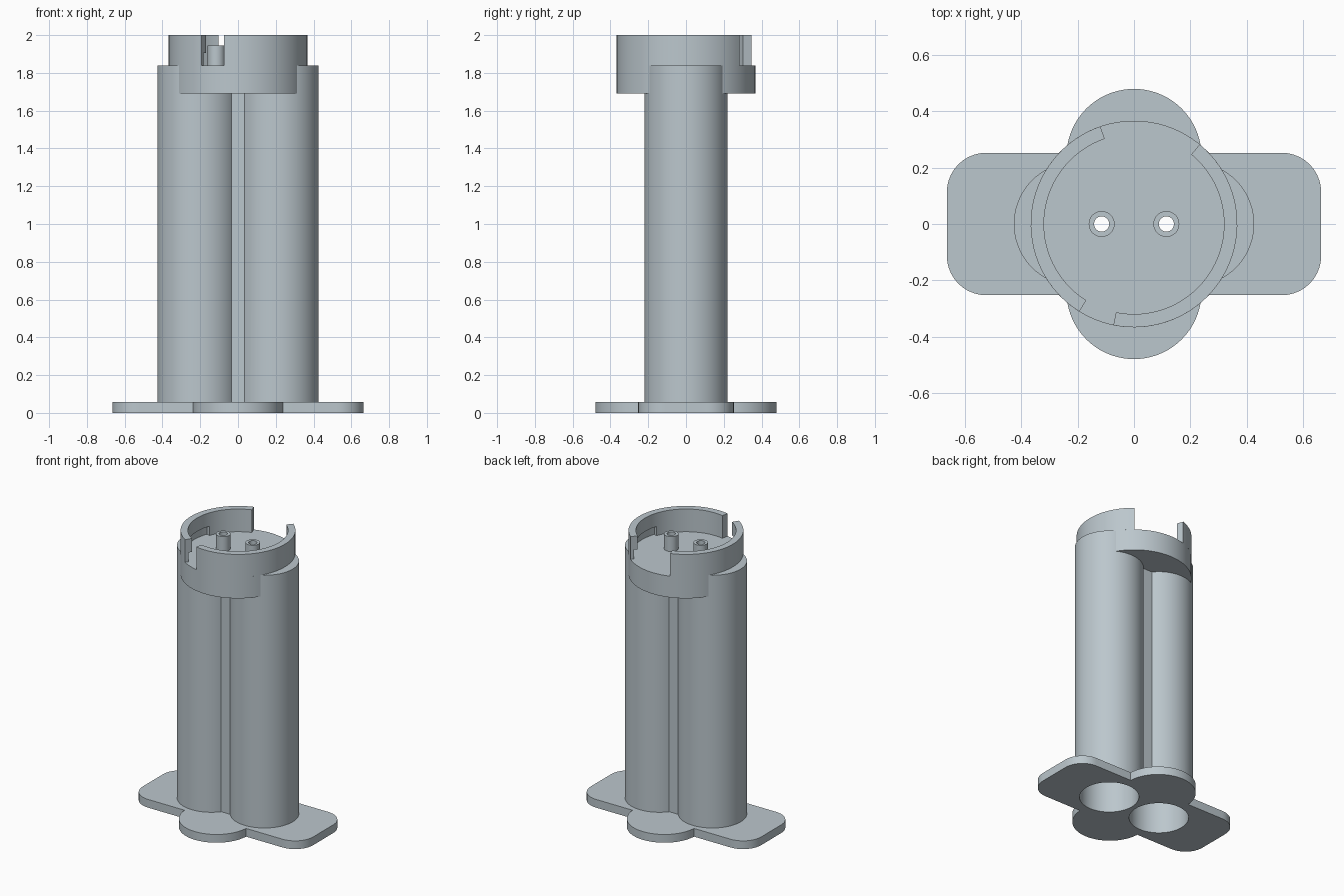
import bpy, bmesh, math
from math import cos, sin, radians

if "Cube" in bpy.data.objects:
    bpy.data.objects.remove(bpy.data.objects["Cube"])

grey = bpy.data.materials.new("blue grey plastic")
grey.diffuse_color = (0.50, 0.57, 0.61, 1)
grey.use_nodes = True
grey.node_tree.nodes["Principled BSDF"].inputs["Base Color"].default_value = grey.diffuse_color


def prism(name, outline, z0, z1):
    """Extrude a counter-clockwise outline from z0 to z1."""
    bm = bmesh.new()
    face = bm.faces.new([bm.verts.new((x, y, z0)) for x, y in outline])
    top = bmesh.ops.extrude_face_region(bm, geom=[face])["geom"]
    bmesh.ops.translate(bm, vec=(0, 0, z1 - z0),
                        verts=[v for v in top if isinstance(v, bmesh.types.BMVert)])
    bmesh.ops.recalc_face_normals(bm, faces=bm.faces)
    mesh = bpy.data.meshes.new(name)
    bm.to_mesh(mesh)
    bm.free()
    mesh.materials.append(grey)
    obj = bpy.data.objects.new(name, mesh)
    bpy.context.collection.objects.link(obj)
    return obj


def arc(cx, cy, r, a0, a1, n):
    angles = [radians(a0 + (a1 - a0) * i / n) for i in range(n + 1)]
    return [(cx + r * cos(a), cy + r * sin(a)) for a in angles]


def circle(cx, cy, r, n=72):
    return arc(cx, cy, r, 0, 360, n)[:-1]


def band(r0, r1, a0, a1):
    n = max(6, int((a1 - a0) / 4))
    return arc(0, 0, r1, a0, a1, n) + arc(0, 0, r0, a1, a0, n)


def combine(obj, other, operation):
    """Apply a boolean and remove the second object."""
    mod = obj.modifiers.new("combine", 'BOOLEAN')
    mod.operation, mod.object, mod.solver = operation, other, 'EXACT'
    bpy.context.view_layer.update()
    deps = bpy.context.evaluated_depsgraph_get()
    mesh = bpy.data.meshes.new_from_object(obj.evaluated_get(deps))
    obj.modifiers.clear()
    obj.data = mesh
    bpy.data.objects.remove(other)


FLOOR, TOP, PLATE = 1.84, 2.0, 0.058
TUBE_X, PIN_X = 0.207, 0.115

# Flange plate: rounded rectangle with round front and back lobes
w, d, r = 0.665, 0.253, 0.14
corners = [(1, 1, 0), (-1, 1, 90), (-1, -1, 180), (1, -1, 270)]
outline = [p for sx, sy, a in corners
           for p in arc(sx * (w - r), sy * (d - r), r, a, a + 90, 10)]
body = prism("holder_body", outline, 0, PLATE)
for side in (-1, 1):
    combine(body, prism("lobe", circle(0, side * 0.24, 0.24), 0, PLATE), 'UNION')

# Twin tubes, web between them, and collar
for side in (-1, 1):
    combine(body, prism("tube", circle(side * TUBE_X, 0, 0.22), 0.02, FLOOR), 'UNION')
web = [(-0.1, -0.137), (0.1, -0.137), (0.1, 0.137), (-0.1, 0.137)]
combine(body, prism("web", web, 0.03, 1.75), 'UNION')
combine(body, prism("collar", circle(0, 0, 0.367, 90), 1.69, FLOOR), 'UNION')

# Bores open at the bottom, and small holes through the collar floor
for side in (-1, 1):
    combine(body, prism("bore", circle(side * TUBE_X, 0, 0.19), -0.1, 1.78), 'DIFFERENCE')
    combine(body, prism("hole", circle(side * PIN_X, 0, 0.027, 32), 1.7, 2.1), 'DIFFERENCE')
parts = [body]

# Rim in two arcs, each with an inner locking groove at its base
for name, a0, a1, g0, g1 in (("left_rim", 109, 238, 160, 240),
                             ("right_rim", 258.5, 410.5, 341, 412)):
    rim = prism(name, band(0.32, 0.367, a0, a1), FLOOR, TOP)
    combine(rim, prism("groove", band(0.30, 0.345, g0, g1), FLOOR - 0.05, 1.905), 'DIFFERENCE')
    parts.append(rim)

# Hollow contact pins
for side, name in ((-1, "left_pin"), (1, "right_pin")):
    pin = prism(name, circle(side * PIN_X, 0, 0.046, 32), FLOOR, 1.945)
    combine(pin, prism("hole", circle(side * PIN_X, 0, 0.027, 32), 1.7, 2.1), 'DIFFERENCE')
    parts.append(pin)

# Smooth round walls, crisp edges
bpy.ops.object.select_all(action='DESELECT')
for obj in parts:
    obj.select_set(True)
bpy.context.view_layer.objects.active = body
bpy.ops.object.shade_smooth_by_angle(angle=radians(25))
